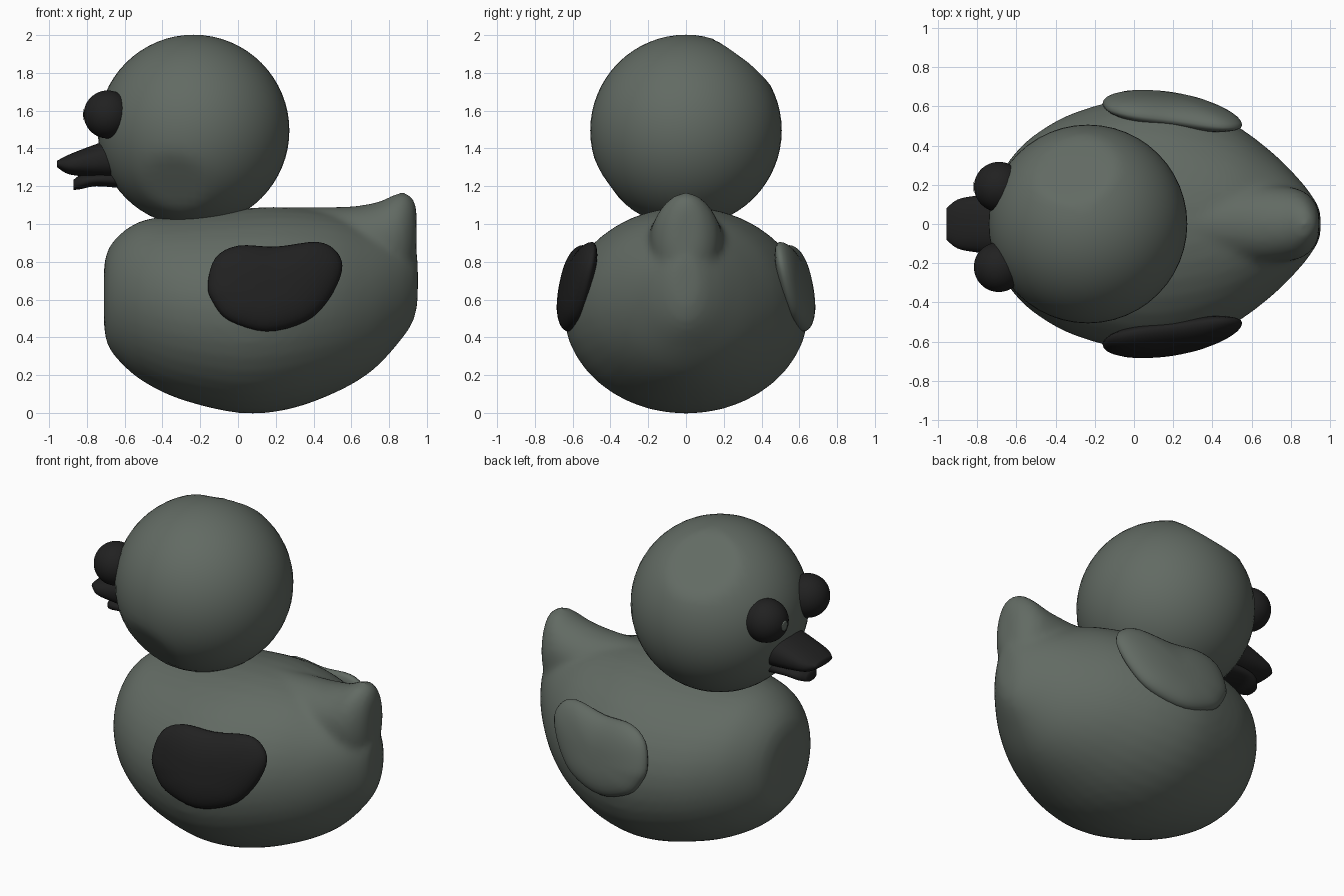
import bpy, bmesh, math
from mathutils import Vector

if "Cube" in bpy.data.objects:
    bpy.data.objects.remove(bpy.data.objects["Cube"])


def material(name, rgb):
    m = bpy.data.materials.new(name)
    m.diffuse_color = (*rgb, 1)
    m.use_nodes = True
    m.node_tree.nodes["Principled BSDF"].inputs["Base Color"].default_value = m.diffuse_color
    return m


GREY = material("grey_green", (0.122, 0.145, 0.125))
BLACK = material("soft_black", (0.015, 0.015, 0.015))


def make(name, bm, mat):
    bmesh.ops.recalc_face_normals(bm, faces=bm.faces)
    for f in bm.faces:
        f.smooth = True
    me = bpy.data.meshes.new(name)
    bm.to_mesh(me)
    bm.free()
    me.materials.append(mat)
    ob = bpy.data.objects.new(name, me)
    bpy.context.collection.objects.link(ob)
    return ob


def spline(pts, steps, closed=False):
    """Catmull-Rom through points of any dimension."""
    n, out = len(pts), []
    for i in range(n if closed else n - 1):
        idx = [i - 1, i, i + 1, i + 2]
        idx = [k % n if closed else min(max(k, 0), n - 1) for k in idx]
        a, b, c, d = (pts[k] for k in idx)
        for s in range(steps):
            t = s / steps
            out.append([0.5 * (2 * q + (r - p) * t + (2 * p - 5 * q + 4 * r - u) * t * t
                               + (3 * q - p - 3 * r + u) * t ** 3)
                        for p, q, r, u in zip(a, b, c, d)])
    if not closed:
        out.append(list(pts[-1]))
    return out


def skin(bm, rings):
    """Bridge closed rings and cap both ends with fans."""
    vs = [[bm.verts.new(p) for p in r] for r in rings]
    n = len(vs[0])
    for a, b in zip(vs, vs[1:]):
        for i in range(n):
            bm.faces.new((a[i], a[(i + 1) % n], b[(i + 1) % n], b[i]))
    for r in (vs[0], vs[-1]):
        c = bm.verts.new(sum((v.co for v in r), Vector()) / n)
        for i in range(n):
            bm.faces.new((r[i], r[(i + 1) % n], c))


def loft(bm, stations, steps=5, sides=40, power=1.0):
    """Oval sections along x; each station is x, z bottom, z top, half width."""
    rings = []
    for x, zb, zt, w in spline(stations, steps):
        ring = []
        for i in range(sides):
            a = 2 * math.pi * i / sides
            c, s = math.cos(a), math.sin(a)
            c = math.copysign(abs(c) ** power, c)
            s = math.copysign(abs(s) ** power, s)
            ring.append((x, w * c, (zb + zt) / 2 + (zt - zb) / 2 * s))
        rings.append(ring)
    skin(bm, rings)


def ball(name, centre, radius, mat, dents=()):
    """Sphere; each dent is (direction, distance) of a flattening plane."""
    bm = bmesh.new()
    bmesh.ops.create_uvsphere(bm, u_segments=48, v_segments=32, radius=radius)
    for d, dist in dents:
        d = Vector(d).normalized()
        for v in bm.verts:
            over = v.co.dot(d) - dist
            if over > 0:
                v.co -= d * over * 0.9
    bmesh.ops.translate(bm, verts=bm.verts, vec=centre)
    return make(name, bm, mat)


# body with upturned tail, fused and softened
bm = bmesh.new()
loft(bm, [(-0.71, 0.47, 0.76, 0.12), (-0.69, 0.36, 0.86, 0.23), (-0.62, 0.265, 0.95, 0.345),
          (-0.5, 0.165, 1.02, 0.46), (-0.3, 0.07, 1.05, 0.57), (0, 0.0, 1.08, 0.645),
          (0.25, 0.015, 1.09, 0.62), (0.5, 0.1, 1.06, 0.515), (0.7, 0.215, 0.99, 0.37),
          (0.85, 0.37, 0.92, 0.22), (0.93, 0.49, 0.86, 0.11), (0.952, 0.6, 0.82, 0.05)])
loft(bm, [(0.2, 0.8, 1.09, 0.12), (0.45, 0.75, 1.09, 0.18), (0.62, 0.72, 1.095, 0.2),
          (0.75, 0.7, 1.12, 0.195), (0.85, 0.68, 1.165, 0.175), (0.91, 0.7, 1.155, 0.13),
          (0.945, 0.8, 1.1, 0.07)])
body = make("body", bm, GREY)
fuse = body.modifiers.new("fuse", 'REMESH')
fuse.mode = 'VOXEL'
fuse.voxel_size = 0.022
fuse.use_smooth_shade = True
soft = body.modifiers.new("soften", 'SMOOTH')
soft.factor = 0.5
soft.iterations = 8

# head with two shallow flattened patches
ball("head", (-0.235, 0, 1.495), 0.507, GREY,
     [((-0.15, 0.61, 0.79), 0.46), ((-0.2, -0.8, -0.56), 0.475)])

# eyes, one with a small pale pupil plate
for name, y in (("left_eye", 0.19), ("right_eye", -0.22)):
    ball(name, (-0.69, y, 1.58), 0.127, BLACK)
bm = bmesh.new()
rings = []
for ang in (0.25, 0.17, 0.08):
    rings.append([(-0.69 - 0.13 * math.cos(ang), 0.19 + 0.13 * math.sin(ang) * math.cos(k * math.pi / 10),
                   1.58 + 0.13 * math.sin(ang) * math.sin(k * math.pi / 10)) for k in range(20)])
skin(bm, rings)
make("pupil", bm, GREY)

# beak: upper and lower bill
bm = bmesh.new()
loft(bm, [(-0.957, 1.3, 1.335, 0.08), (-0.9, 1.265, 1.365, 0.125),
          (-0.8, 1.25, 1.405, 0.145), (-0.66, 1.24, 1.455, 0.16)], power=0.85)
make("upper_bill", bm, BLACK)
bm = bmesh.new()
loft(bm, [(-0.87, 1.18, 1.235, 0.05), (-0.83, 1.185, 1.26, 0.09),
          (-0.75, 1.2, 1.27, 0.11), (-0.62, 1.19, 1.28, 0.11)], power=0.85)
make("lower_bill", bm, BLACK)

# wings: bean-shaped pillows lying on the flanks
BEAN = [(-0.16, 0.68), (-0.12, 0.82), (0.0, 0.885), (0.2, 0.88), (0.42, 0.905), (0.525, 0.85),
        (0.55, 0.75), (0.48, 0.6), (0.36, 0.485), (0.15, 0.43), (-0.05, 0.49), (-0.135, 0.59)]
outline = spline(BEAN, 4, closed=True)
cx, cz = 0.18, 0.66


def wing(name, side, mat):
    bm = bmesh.new()
    rings = []
    for k in range(1, 16):
        a = math.pi * (k / 16 - 0.5)
        scale, t = math.cos(a) ** 0.8, math.sin(a)
        thick = 0.09 if t > 0 else 0.06
        ring = []
        for px, pz in outline:
            x, z = cx + (px - cx) * scale, cz + (pz - cz) * scale
            y = 0.606 - 0.125 * x - 0.185 * (z - 0.6) + thick * t
            ring.append((x, side * y, z))
        rings.append(ring)
    skin(bm, rings)
    make(name, bm, mat)


wing("right_wing", -1, BLACK)
wing("left_wing", 1, GREY)
